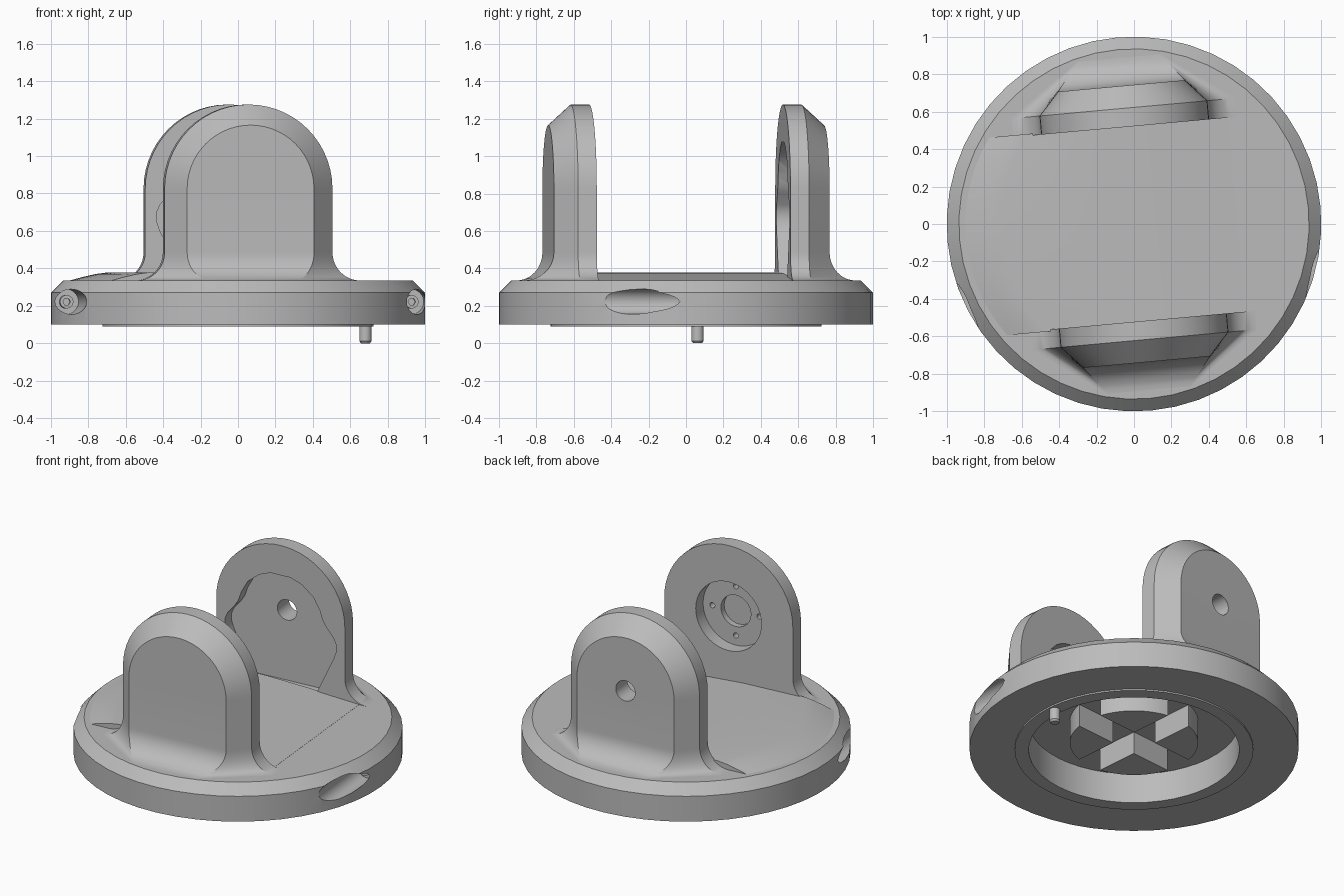
import bpy, bmesh, math
from mathutils import Matrix, Vector

if "Cube" in bpy.data.objects:
    bpy.data.objects.remove(bpy.data.objects["Cube"])

TURN = Matrix.Rotation(math.radians(5.2), 4, 'Z')   # the whole bracket is turned slightly
grey = bpy.data.materials.new("grey_metal")
grey.diffuse_color = (0.5, 0.5, 0.5, 1)
grey.use_nodes = True
grey.node_tree.nodes["Principled BSDF"].inputs["Base Color"].default_value = grey.diffuse_color


def finish(name, bm):
    bmesh.ops.remove_doubles(bm, verts=bm.verts, dist=1e-5)
    bmesh.ops.recalc_face_normals(bm, faces=bm.faces)
    bm.transform(TURN)
    me = bpy.data.meshes.new(name)
    bm.to_mesh(me)
    bm.free()
    me.materials.append(grey)
    ob = bpy.data.objects.new(name, me)
    bpy.context.collection.objects.link(ob)
    return ob


def prism(name, pts, a, b, axis='Z'):
    """Extrude a 2D outline from a to b along Z (xy outline) or Y (xz outline)."""
    bm = bmesh.new()
    place = (lambda p, h: (p[0], p[1], h)) if axis == 'Z' else (lambda p, h: (p[0], h, p[1]))
    lo = [bm.verts.new(place(p, a)) for p in pts]
    hi = [bm.verts.new(place(p, b)) for p in pts]
    bm.faces.new(lo)
    bm.faces.new(hi)
    for i in range(len(pts)):
        j = (i + 1) % len(pts)
        bm.faces.new((lo[i], lo[j], hi[j], hi[i]))
    return finish(name, bm)


def circle(x, y, r, n=32):
    return [(x + r * math.cos(2 * math.pi * i / n), y + r * math.sin(2 * math.pi * i / n)) for i in range(n)]


def lathe(name, profile, n, x=0, y=0):
    bm = bmesh.new()
    vs = [bm.verts.new((r, 0, z)) for r, z in profile]
    es = [bm.edges.new(p) for p in zip(vs, vs[1:])]
    bmesh.ops.spin(bm, geom=vs + es, cent=(0, 0, 0), axis=(0, 0, 1), angle=2 * math.pi, steps=n)
    bm.transform(Matrix.Translation((x, y, 0)))
    return finish(name, bm)


def cut(ob, cutters):
    bpy.context.view_layer.objects.active = ob
    for c in cutters:
        m = ob.modifiers.new("cut", 'BOOLEAN')
        m.operation, m.solver, m.object = 'DIFFERENCE', 'EXACT', c
        bpy.ops.object.modifier_apply(modifier=m.name)
        bpy.data.objects.remove(c)


def upright(name, s):
    """Arched plate, bevelled outside, with a flared foot; s is the y side."""
    sections = [(0.45, 0.52, 1, 0), (0.45, 0.62, 1, 0), (0.34, 0.74, -0.8, 1)]
    bm = bmesh.new()
    loops = []
    for r, y, k, m in sections:
        half = [(r + k * 0.15, y + m * 0.15, 0.31)]
        for i in range(11):
            t = math.pi / 2 * i / 10
            d = 0.15 * (1 - math.sin(t))
            half.append((r + k * d, y + m * d, 0.485 - 0.15 * math.cos(t)))
        for i in range(15):
            t = math.pi / 2 * i / 14
            half.append((r * math.cos(t), y, 0.825 + r * math.sin(t)))
        loops.append([[bm.verts.new((sx * x, s * yy, z)) for x, yy, z in half] for sx in (-1, 1)])
    n = len(half)
    for a, b in zip(loops, loops[1:]):
        for side in (0, 1):
            for i in range(n - 1):
                bm.faces.new((a[side][i], a[side][i + 1], b[side][i + 1], b[side][i]))
        bm.faces.new((a[0][0], a[1][0], b[1][0], b[0][0]))
    for lo in (loops[0], loops[-1]):
        for i in range(n - 1):
            bm.faces.new((lo[0][i], lo[1][i], lo[1][i + 1], lo[0][i + 1]))
    bmesh.ops.dissolve_degenerate(bm, dist=1e-5, edges=bm.edges)
    return finish(name, bm)


# Round base with a chamfered rim, thin raised ring and deep recess underneath
base = lathe("base_disc", [(0, .335), (.935, .335), (1, .27), (1, .1), (.725, .1), (.725, .09),
                           (.64, .09), (.64, .29), (0, .29)], 48)
cut(base, [prism("bore_cutter", circle(sx * 0.925, 0.222, 0.067), -0.037, -1.2, 'Y') for sx in (-1, 1)])

# Clamp screws with hexagon sockets in the side bores
for side, sx in (("left", -1), ("right", 1)):
    screw = prism(side + "_clamp_screw", circle(sx * 0.925, 0.222, 0.036, 20), 0, -0.075, 'Y')
    cut(screw, [prism("hex_cutter", circle(sx * 0.925, 0.222, 0.02, 6), -0.05, -0.2, 'Y')])

# Low raised bed between the uprights, blending into the disc
bm = bmesh.new()
rows = []
for j in range(17):
    y = -0.53 + 1.06 * j / 16
    x0 = -math.sqrt(0.9 ** 2 - y * y)
    prof = [(x0, .325), (x0, .335), (x0 + .07, .354), (x0 + .14, .37), (x0 + .2, .378),
            (-0.1, .376), (0.2, .36), (0.55, .336), (0.55, .325)]
    rows.append([bm.verts.new((x, y, z)) for x, z in prof])
for a, b in zip(rows, rows[1:]):
    for i in range(len(a)):
        k = (i + 1) % len(a)
        bm.faces.new((a[i], a[k], b[k], b[i]))
bm.faces.new(rows[0])
bm.faces.new(rows[-1])
finish("raised_bed", bm)

# Front upright: round motor pocket with a centre recess and four screw holes
front = upright("front_upright", -1)
cut(front, [prism("pocket_cutter", circle(0, 0.8, 0.23, 40), -0.4, -0.61, 'Y'),
            prism("centre_cutter", circle(0, 0.8, 0.105), -0.6, -0.65, 'Y')]
    + [prism("hole_cutter", circle(.165 * math.cos(a), .8 + .165 * math.sin(a), .018, 12), -0.6, -0.66, 'Y')
       for a in (0, math.pi / 2, math.pi, 3 * math.pi / 2)])

# Back upright: shouldered pocket and a through hole
back = upright("back_upright", 1)
half = [(.25, .34), (.375, .61), (.388, .65), (.388, .70), (.37, .74), (.32, .80), (.295, .84), (.275, .90),
        (.23, .98), (.15, 1.045), (.07, 1.075)]
cut(back, [prism("pocket_cutter", half + [(-x, z) for x, z in reversed(half)], 0.4, 0.6, 'Y'),
           prism("shaft_cutter", circle(0, 0.81, 0.068), 0.4, 0.9, 'Y')])

# Four wedge blocks forming a cross-shaped socket underneath
for q in range(4):
    pts = [(0.09, 0.09)] + [(.39 * math.cos(a), .39 * math.sin(a))
                            for a in [math.radians(13.3 + 63.4 * i / 10) for i in range(11)]]
    c, s = round(math.cos(q * math.pi / 2)), round(math.sin(q * math.pi / 2))
    prism(f"socket_block_{q + 1}", [(c * x - s * y, s * x + c * y) for x, y in pts], 0.14, 0.3)

# Locating pin
lathe("locating_pin", [(0, 0), (.024, 0), (.033, .012), (.033, .12), (0, .12)], 20, x=0.683)

# Smooth curved surfaces, crisp edges
for ob in bpy.context.collection.objects:
    ob.select_set(True)
    bpy.context.view_layer.objects.active = ob
bpy.ops.object.shade_smooth_by_angle(angle=math.radians(25))
